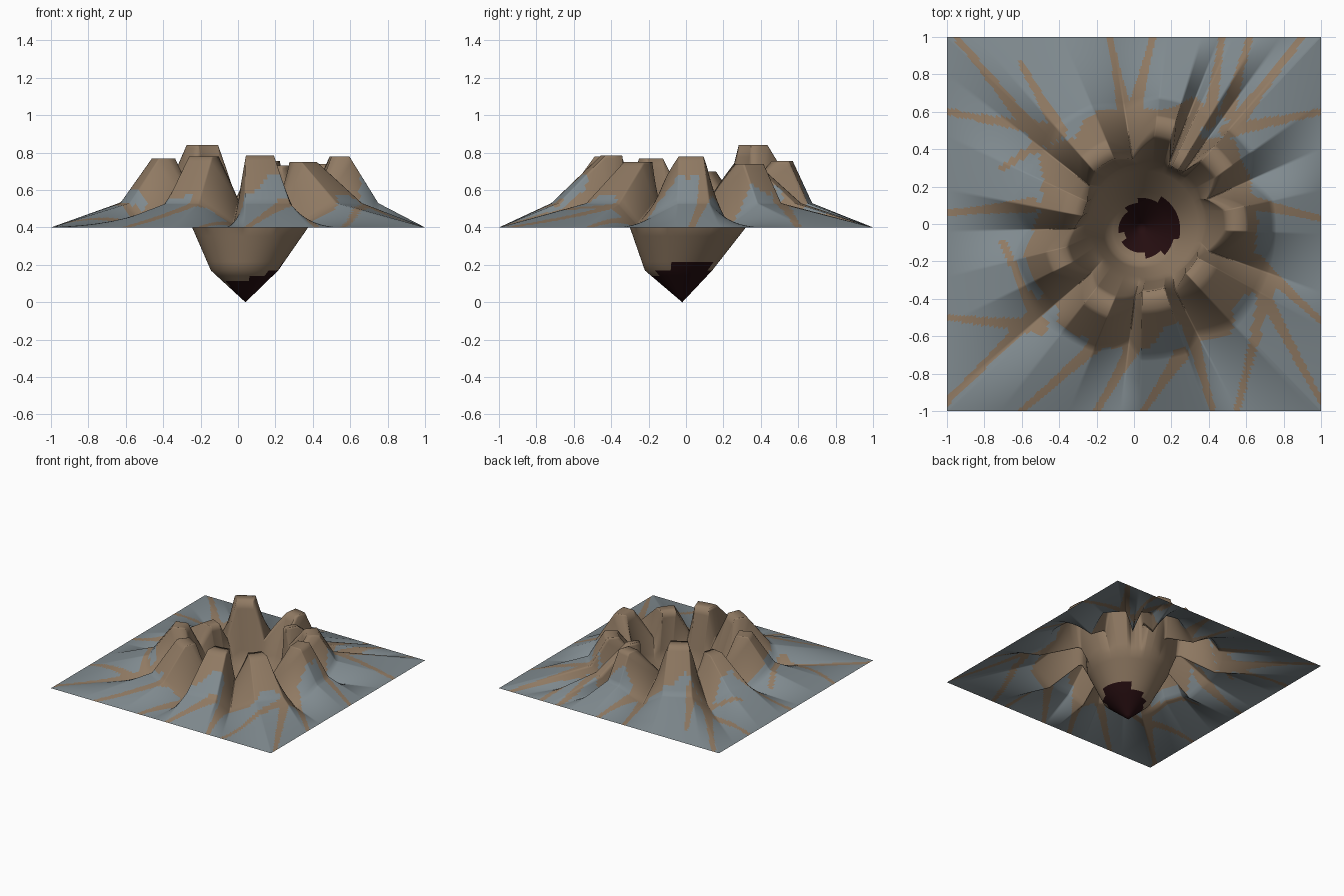
import bpy, bmesh, math
from mathutils import Vector, noise

if "Cube" in bpy.data.objects:
    bpy.data.objects.remove(bpy.data.objects["Cube"])

CX, CY = 0.05, -0.02          # middle of the crater

# Peaks: angle, half width in degrees, distance, height
PEAKS = [(5, 7, .50, .78), (42, 7, .53, .74), (62, 3, .41, .73), (78, 5, .55, .755),
         (122, 9, .45, .84), (162, 7, .38, .70), (200, 6, .48, .77), (240, 8, .46, .78),
         (279, 10, .39, .785), (322, 9, .38, .75)]
# Gullies between peaks: angle, pass height, distance of the outer tip
GULLIES = [(24, .56, .62), (54, .60, .60), (68, .60, .62), (99, .55, .66), (142, .55, .66),
           (181, .56, .62), (221, .54, .72), (263, .54, .61), (297, .55, .635), (340, .54, .70)]

# Key profile: inner rim distance, outer rim distance, rim height, foot distance, foot height
keys = []
for a, w, r, z in PEAKS:
    for s in (-1, 1):
        keys.append((a + s * w, (r - .05, r + .045, z, .70, .53)))
for a, z, tip in GULLIES:
    keys.append((a, (.37, .40, z, tip, .415)))
keys.sort()
first, last = keys[0], keys[-1]
keys = [(last[0] - 360, last[1])] + keys + [(first[0] + 360, first[1])]


def section(deg):
    if deg > keys[-1][0]:
        deg -= 360
    for (a, p), (b, q) in zip(keys, keys[1:]):
        if a <= deg <= b:
            t = (deg - a) / (b - a)
            return [u + (v - u) * t for u, v in zip(p, q)]


def profile(deg):
    """Seven points from pit bottom to the square border."""
    ri, ro, zr, rf, zf = section(deg)
    c, s = math.cos(math.radians(deg)), math.sin(math.radians(deg))
    edge = min(((1 if c > 0 else -1) - CX) / c if abs(c) > 1e-6 else 9,
               ((1 if s > 0 else -1) - CY) / s if abs(s) > 1e-6 else 9)

    def at(r, z, ox=0, oy=0):
        return Vector((CX + ox + r * c, CY + oy + r * s, z))
    return [at(0, 0, -.01, 0), at(.18, .17, -.015, -.02), at(.31, .40, .015, .03),
            at(ri, zr), at(ro, zr), at(rf, zf), at(edge, .40)]


# Tan streaks running from the crater foot to the border
STREAKS = [(-.95, 1, -.5, .45), (-1, .6, -.45, .5), (-.6, .85, -.4, .5), (-.13, 1, -.05, .6),
           (.1, 1, .0, .6), (.47, 1, .4, .55), (.62, 1, .5, .6), (.9, 1, .55, .55),
           (1, .6, .5, .5), (1, .03, .6, .12), (1, -.52, .65, -.2), (1, -.95, .65, -.3),
           (.55, -1, .72, -.3), (.42, -1, .3, -.55), (.05, -1, .25, -.7), (-.2, -1, .0, -.65),
           (-.6, -1, -.15, -.6), (-1, -.95, -.45, -.4), (-1, -.5, -.5, -.55), (-1, .06, -.55, .1),
           (-.7, -.1, -.5, -.55), (-.7, .3, -.4, .5)]


def near_streak(p):
    for x0, y0, x1, y1 in STREAKS:
        a, d = Vector((x0, y0)), Vector((x1 - x0, y1 - y0))
        t = max(0, min(1, (p - a).dot(d) / d.length_squared))
        if (a + d * t - p).length < .018 + .025 * t * t:
            return True
    return False


def colour(c):
    p = Vector((c.x, c.y))
    if (p - Vector((.085, -.015))).length < .155:
        return 2
    r = (p - Vector((CX, CY))).length
    n = noise.noise(Vector((c.x * 4.5, c.y * 4.5, 3.1)))
    if r < .64 + .16 * n or near_streak(p):
        return 0
    return 1


# Crater terrain: polar grid following the profiles
angles = [i * .5 for i in range(720)]
for x in (-1, 1):
    for y in (-1, 1):
        angles.append(math.degrees(math.atan2(y - CY, x - CX)) % 360)
angles.sort()
STEPS = [6, 5, 7, 2, 10, 22]
bm = bmesh.new()
rings = []
centre = bm.verts.new((.04, -.02, 0))
for a in angles:
    pts = profile(a)
    line = []
    for p, q, n in zip(pts, pts[1:], STEPS):
        line += [bm.verts.new(p.lerp(q, (k + 1) / n)) for k in range(n)]
    rings.append(line)
for i, a in enumerate(rings):
    b = rings[(i + 1) % len(rings)]
    bm.faces.new((centre, a[0], b[0]))
    for k in range(len(a) - 1):
        bm.faces.new((a[k], a[k + 1], b[k + 1], b[k]))
for f in bm.faces:
    f.material_index = colour(f.calc_center_median())
    f.smooth = True
mesh = bpy.data.meshes.new("crater_terrain")
bm.to_mesh(mesh)
bm.free()
for name, col in (("tan rock", (.28, .195, .125)), ("blue grey ground", (.215, .255, .275)),
                  ("dark pit", (.018, .004, .005))):
    m = bpy.data.materials.new(name)
    m.diffuse_color = (*col, 1)
    m.use_nodes = True
    m.node_tree.nodes["Principled BSDF"].inputs["Base Color"].default_value = m.diffuse_color
    mesh.materials.append(m)
bpy.context.collection.objects.link(bpy.data.objects.new("crater_terrain", mesh))
